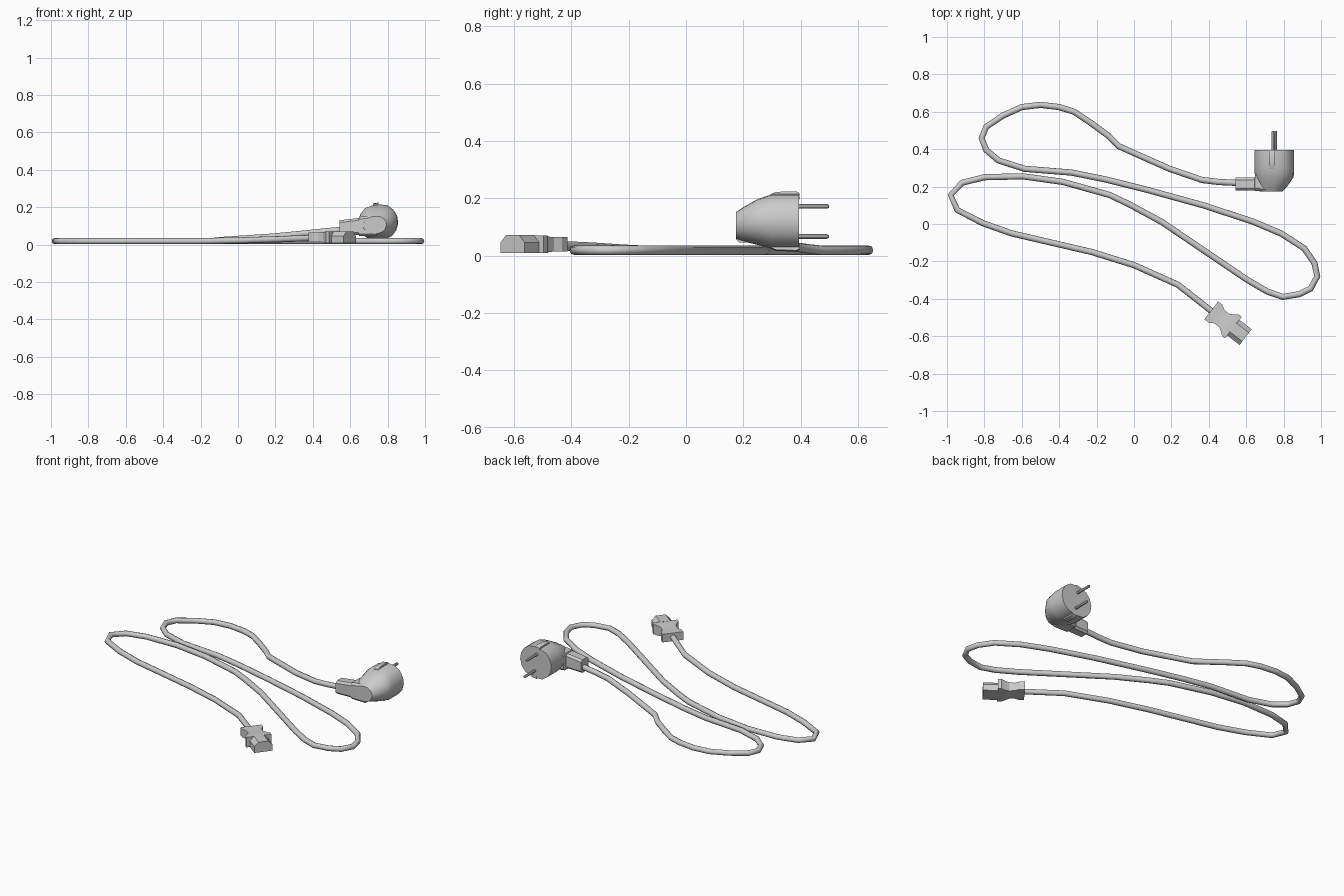
import bpy, bmesh, math
from mathutils import Vector

if "Cube" in bpy.data.objects:
    bpy.data.objects.remove(bpy.data.objects["Cube"])


def loft(name, rings, angle=35):
    """Skin a list of equal-length point rings and cap both ends."""
    bm = bmesh.new()
    vs = [[bm.verts.new(p) for p in r] for r in rings]
    n = len(rings[0])
    for a, b in zip(vs, vs[1:]):
        for i in range(n):
            j = (i + 1) % n
            bm.faces.new((a[i], a[j], b[j], b[i]))
    bm.faces.new(vs[0])
    bm.faces.new(vs[-1])
    bmesh.ops.recalc_face_normals(bm, faces=bm.faces)
    me = bpy.data.meshes.new(name)
    bm.to_mesh(me)
    bm.free()
    ob = bpy.data.objects.new(name, me)
    bpy.context.collection.objects.link(ob)
    bpy.ops.object.select_all(action='DESELECT')
    ob.select_set(True)
    bpy.context.view_layer.objects.active = ob
    bpy.ops.object.shade_smooth_by_angle(angle=math.radians(angle))
    return ob


# Cable: flat loops on the ground, lifting towards both ends
path = [(.58, .218), (.45, .225), (.365, .235), (.19, .295), (-.08, .415),
        (-.135, .47), (-.23, .54), (-.32, .60), (-.40, .625), (-.50, .637),
        (-.60, .625), (-.70, .58), (-.79, .52), (-.815, .46), (-.79, .395),
        (-.725, .34), (-.585, .295), (-.335, .275), (-.16, .24), (.08, .18),
        (.37, .10), (.63, .015), (.785, -.05), (.91, -.13), (.965, -.21),
        (.98, -.28), (.945, -.345), (.885, -.375), (.795, -.39), (.71, -.36),
        (.60, -.295), (.15, .01), (-.025, .105), (-.13, .155), (-.38, .225),
        (-.595, .255), (-.80, .25), (-.92, .22), (-.98, .155), (-.945, .075),
        (-.81, .005), (-.655, -.05), (-.225, -.15), (0, -.22), (.235, -.325),
        (.42, -.47)]
lift = {0: .082, 1: .069, 2: .06, 3: .043, 4: .025, 43: .022, 44: .029, 45: .036}
cu = bpy.data.curves.new("cable", 'CURVE')
cu.dimensions = '3D'
cu.bevel_depth = .0165
cu.bevel_resolution = 2
cu.use_fill_caps = True
sp = cu.splines.new('POLY')
sp.points.add(len(path) - 1)
for i, (x, y) in enumerate(path):
    sp.points[i].co = (x, y, lift.get(i, .0185), 1)
sp.use_smooth = True
bpy.context.collection.objects.link(bpy.data.objects.new("cable", cu))

# Plug frame: axis along y, tilted slightly about it
PX, PZ, TILT = .75, .119, math.radians(8)


def plug_pt(x, y, z):
    c, s = math.cos(TILT), math.sin(TILT)
    return Vector((PX + x * c - z * s, y, PZ + x * s + z * c))


def ring(y, rx, rz, flat, cx=0, cz=0, n=16):
    pts = []
    for i in range(n):
        a = 2 * math.pi * (i + .5) / n
        z = max(-flat, min(flat, rz * math.sin(a)))
        pts.append(plug_pt(cx + rx * math.cos(a), y, cz + z))
    return pts


# Plug body: round head with top and bottom flats, tapering to the rear
loft("plug_body", [ring(.175, .062, .05, .046, -.02, -.012),
                   ring(.2, .08, .062, .058, -.012, -.008),
                   ring(.25, .104, .083, .078, 0, -.002),
                   ring(.30, .107, .102, .093),
                   ring(.395, .107, .102, .093)], 40)

# Strain relief: chamfered sleeve from the cable into the plug
def sleeve_ring(x, y0, y1, z0, z1, c=.012):
    return [(x, y0 + c, z0), (x, y1 - c, z0), (x, y1, z0 + c), (x, y1, z1 - c),
            (x, y1 - c, z1), (x, y0 + c, z1), (x, y0, z1 - c), (x, y0, z0 + c)]


loft("plug_strain_relief", [sleeve_ring(.543, .178, .248, .050, .130),
                            sleeve_ring(.645, .178, .248, .052, .142),
                            sleeve_ring(.648, .177, .27, .045, .148),
                            sleeve_ring(.74, .175, .29, .045, .158)], 25)

# Contact pins and earth clips, one pair above and below the axis
for side, tag in ((1, "upper"), (-1, "lower")):
    loft(tag + "_pin", [ring(y, r, r, r, 0, side * .053, 8)
                        for y, r in ((.385, .0085), (.492, .0085), (.498, .005))])
    loft(tag + "_earth_clip",
         [[plug_pt(x, y, side * z) for x, z in
           ((-.015, .08), (.015, .08), (.015, top), (-.015, top))]
          for y, top in ((.295, .094), (.315, .102), (.385, .104), (.396, .098))])

# Appliance connector: built along its own axis in the ground plane
ORG, U, V = Vector((.413, -.462, 0)), Vector((.79, -.613, 0)), Vector((.613, .79, 0))


def conn_ring(d, section):
    return [ORG + U * d + V * v + Vector((0, 0, z)) for v, z in section]


def box_section(h, z0, z1):
    return [(-h, z0), (h, z0), (h, z1), (-h, z1)]


# Waisted grip
loft("connector_grip", [conn_ring(d, box_section(h, z0, z1)) for d, h, z0, z1 in
                        ((0, .061, .014, .064), (.028, .060, .014, .064),
                         (.055, .045, .014, .064), (.085, .044, .012, .066),
                         (.105, .054, .008, .068), (.13, .073, .008, .070),
                         (.15, .073, .008, .070))], 20)

# Socket nose with two chamfered upper corners
nose = [(-.053, .008), (.053, .008), (.053, .046), (.029, .071),
        (-.029, .071), (-.053, .046)]
loft("connector_nose", [conn_ring(d, nose) for d in (.145, .233)], 20)
